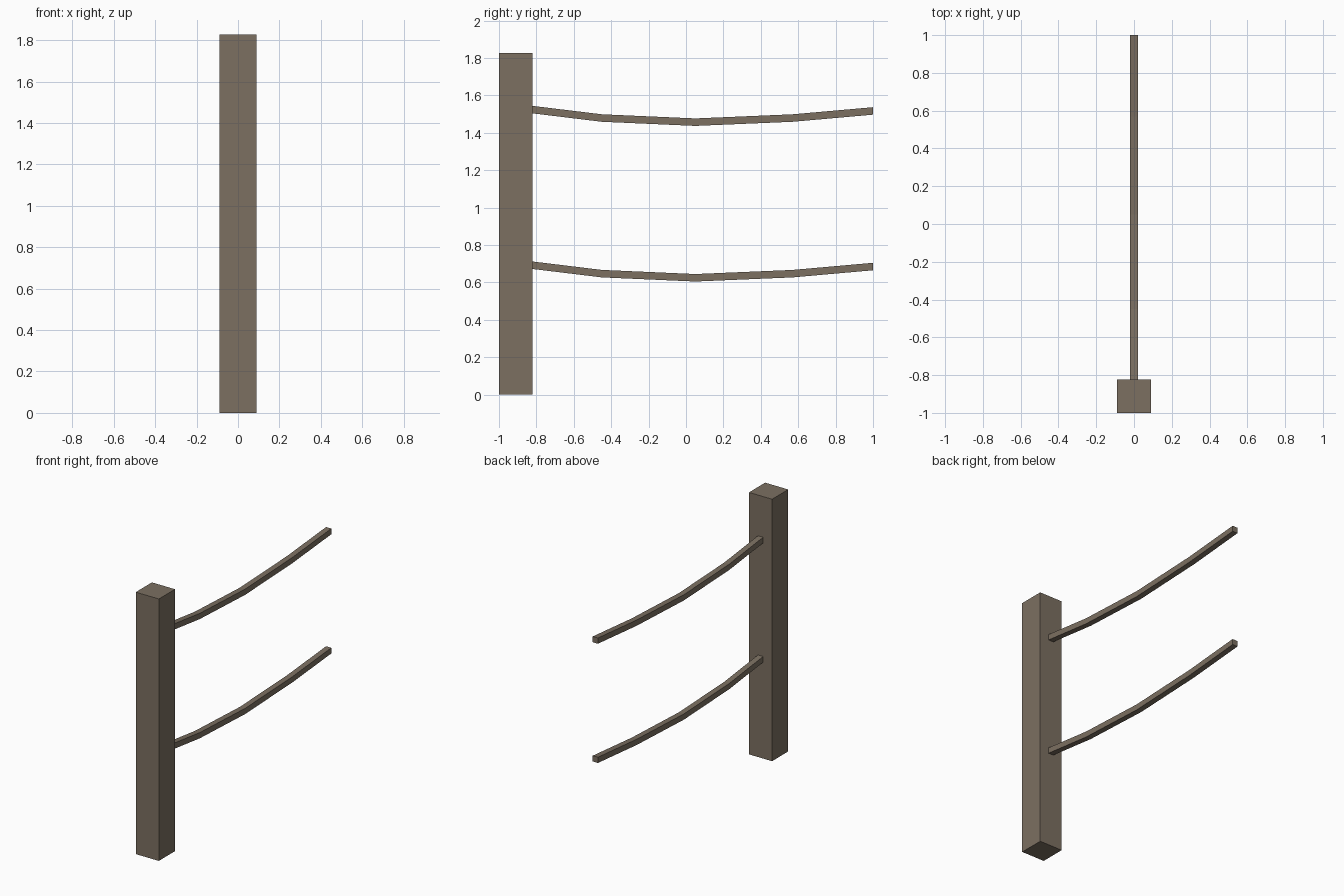
import bpy, bmesh

if "Cube" in bpy.data.objects:
    bpy.data.objects.remove(bpy.data.objects["Cube"])

mat = bpy.data.materials.new("weathered_wood")
mat.diffuse_color = (0.20, 0.16, 0.12, 1)
mat.use_nodes = True
mat.node_tree.nodes["Principled BSDF"].inputs["Base Color"].default_value = mat.diffuse_color


def make_object(name, bm):
    bmesh.ops.recalc_face_normals(bm, faces=bm.faces[:])
    mesh = bpy.data.meshes.new(name)
    bm.to_mesh(mesh)
    bm.free()
    mesh.materials.append(mat)
    obj = bpy.data.objects.new(name, mesh)
    bpy.context.collection.objects.link(obj)
    return obj


# Square post
bm = bmesh.new()
bmesh.ops.create_cube(bm, size=1)
bmesh.ops.scale(bm, vec=(0.178, 0.178, 1.828), verts=bm.verts)
bmesh.ops.translate(bm, vec=(0, -0.911, 0.914), verts=bm.verts)
make_object("post", bm)

# Sagging rope with square section; its hidden end sits inside the post
SAG = [(-0.911, 0.078), (-0.45, 0.022), (0.05, 0.0), (0.57, 0.022), (1.0, 0.06)]
HALF = 0.02


def sagging_rope(name, low_z):
    bm = bmesh.new()
    rings = [[bm.verts.new((sx * HALF, y, low_z + dz + sz * HALF))
              for sx, sz in ((-1, -1), (1, -1), (1, 1), (-1, 1))]
             for y, dz in SAG]
    for a, b in zip(rings, rings[1:]):
        for i in range(4):
            j = (i + 1) % 4
            bm.faces.new((a[i], a[j], b[j], b[i]))
    bm.faces.new(rings[0])
    bm.faces.new(rings[-1])
    make_object(name, bm)


sagging_rope("upper_rope", 1.457)
sagging_rope("lower_rope", 0.625)
